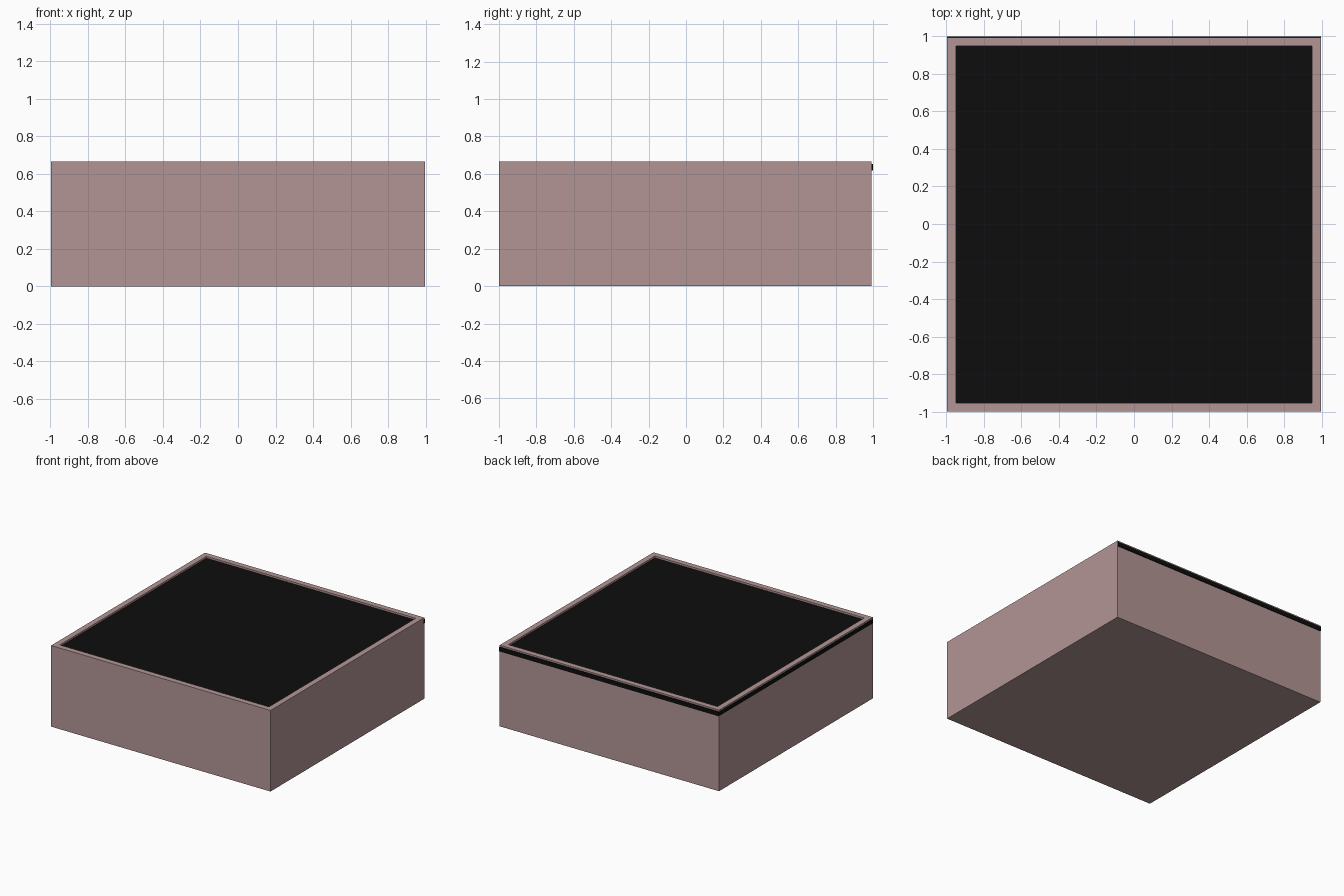
import bpy, bmesh

if "Cube" in bpy.data.objects:
    bpy.data.objects.remove(bpy.data.objects["Cube"])


def material(name, rgb):
    m = bpy.data.materials.new(name)
    m.diffuse_color = (*rgb, 1)
    m.use_nodes = True
    m.node_tree.nodes["Principled BSDF"].inputs["Base Color"].default_value = m.diffuse_color
    return m


def box(name, lo, hi, mat):
    bm = bmesh.new()
    bmesh.ops.create_cube(bm, size=1)
    for v in bm.verts:
        v.co = [(a + b) / 2 + c * (b - a) for a, b, c in zip(lo, hi, v.co)]
    me = bpy.data.meshes.new(name)
    bm.to_mesh(me)
    bm.free()
    me.materials.append(mat)
    ob = bpy.data.objects.new(name, me)
    bpy.context.collection.objects.link(ob)
    return ob


pink = material("dusty_pink", (0.45, 0.30, 0.30))
black = material("black", (0.004, 0.004, 0.004))

W, H, RIM, DEPTH = 0.995, 0.665, 0.065, 0.015

# Body: block with a shallow recess inset into its top
body = box("body", (-W, -1, 0), (W, 0.993, H), pink)
bm = bmesh.new()
bm.from_mesh(body.data)
top = max(bm.faces, key=lambda f: f.calc_center_median().z)
bmesh.ops.inset_region(bm, faces=[top], thickness=RIM)
floor = bmesh.ops.extrude_discrete_faces(bm, faces=[top])["faces"][0]
for v in floor.verts:
    v.co.z -= DEPTH
floor.material_index = 1
bm.to_mesh(body.data)
bm.free()
body.data.materials.append(black)

# Dark trim strips along the back and left sides
box("back_trim", (-W, 0.985, 0.617), (W, 1.0, 0.652), black)
box("left_trim", (-W - 0.002, -1, 0.617), (-W + 0.01, 1.0, 0.652), black)
